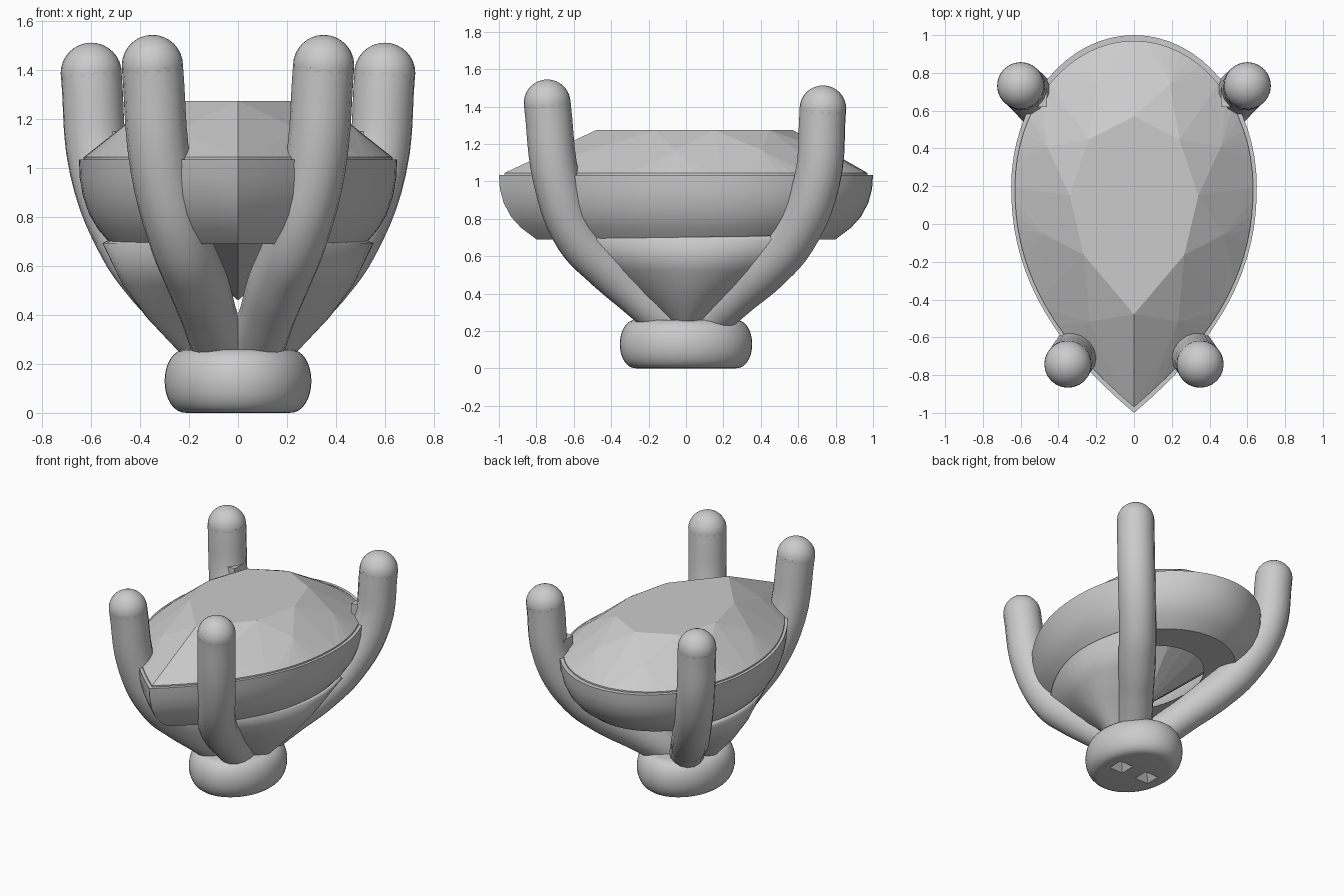
import bpy, bmesh, math
from mathutils import Vector

if "Cube" in bpy.data.objects:
    bpy.data.objects.remove(bpy.data.objects["Cube"])


def make(name, verts, faces, smooth=None, mirror=False):
    me = bpy.data.meshes.new(name)
    me.from_pydata(verts, [], faces)
    bm = bmesh.new()
    bm.from_mesh(me)
    bmesh.ops.recalc_face_normals(bm, faces=bm.faces)
    bm.to_mesh(me)
    bm.free()
    ob = bpy.data.objects.new(name, me)
    bpy.context.collection.objects.link(ob)
    finish(ob, smooth, mirror)
    return ob


def finish(ob, smooth, mirror):
    bpy.ops.object.select_all(action='DESELECT')
    ob.select_set(True)
    bpy.context.view_layer.objects.active = ob
    if smooth:
        bpy.ops.object.shade_smooth_by_angle(angle=math.radians(smooth))
    if mirror:
        ob.modifiers.new("mirror", 'MIRROR').use_clip = False


def loft(rings, closed=False):
    """Faces between rings of equal length; closed also joins last to first."""
    n, k = len(rings[0]), len(rings)
    verts = [p for r in rings for p in r]
    faces = [(a * n + i, a * n + (i + 1) % n, (a + 1) % k * n + (i + 1) % n, (a + 1) % k * n + i)
             for a in range(k if closed else k - 1) for i in range(n)]
    return verts, faces


# Pear outline: 64 points starting at the front tip
def pear():
    half = []
    for i in range(16):
        t = 1 - i / 16
        half.append((0.65 * (1 - t ** 2.2), 0.2 - 1.2 * t))
    for i in range(17):
        a = math.pi / 2 * i / 16
        half.append((0.65 * math.cos(a), 0.2 + 0.8 * math.sin(a)))
    half[-1] = (0, 1.0)
    return half + [(-x, y) for x, y in half[-2:0:-1]]


PEAR = pear()


def ring(s, z):
    return [(x * s, y * s, z) for x, y in PEAR]


# Rim that holds the stone
rim_profile = [(1, 1.035), (0.995, 0.96), (0.975, 0.885), (0.935, 0.81), (0.88, 0.75), (0.80, 0.69),
               (0.55, 0.69), (0.94, 0.99), (0.965, 1.035)]
make("rim", *loft([ring(s, z) for s, z in rim_profile], True), smooth=30)

# Faceted pear stone
centre = Vector((0, 0.1, 0))


def toward(i, s, z):
    p = Vector((*PEAR[i % 64], 0)) * 0.97
    p = centre + (p - centre) * s
    return (p.x, p.y, z)


verts = ring(0.97, 1.045) + ring(0.97, 1.0)
faces = [(i, (i + 1) % 64, 64 + (i + 1) % 64, 64 + i) for i in range(64)]
table = len(verts)
verts += [toward(8 * i, 0.54, 1.275) for i in range(8)]
star = len(verts)
verts += [toward(8 * i + 4, 0.79, 1.165) for i in range(8)]
low = len(verts)
verts += [toward(8 * i + 4, 0.42, 0.675) for i in range(8)]
culet = len(verts)
verts.append((0, 0.1, 0.46))
faces.append(tuple(range(table, table + 8)))
for i in range(8):
    j, h = (i + 1) % 8, (i - 1) % 8
    faces.append((table + i, table + j, star + i))
    faces += [(table + i, star + h, 8 * i), (table + i, 8 * i, star + i)]
    faces += [(culet, low + h, 64 + 8 * i), (culet, 64 + 8 * i, low + i)]
    for k in range(8 * i, 8 * i + 8):
        faces.append((star + i, k, (k + 1) % 64))
        faces.append((low + i, 64 + k, 64 + (k + 1) % 64))
make("stone", verts, faces)

# Prongs: right side paths, mirrored to the left
front = [(0.04, -0.02, 0.16), (0.075, -0.12, 0.27), (0.12, -0.27, 0.4), (0.165, -0.41, 0.53),
         (0.235, -0.575, 0.7), (0.315, -0.69, 1.0), (0.35, -0.742, 1.42)]
back = [(0.03, 0.03, 0.16), (0.10, 0.13, 0.27), (0.215, 0.28, 0.4), (0.33, 0.425, 0.53),
        (0.45, 0.575, 0.7), (0.565, 0.70, 1.0), (0.60, 0.732, 1.388)]


def prong(name, path, r=0.125):
    cu = bpy.data.curves.new(name, 'CURVE')
    cu.dimensions = '3D'
    cu.bevel_depth, cu.bevel_resolution = r, 6
    cu.resolution_u, cu.use_fill_caps = 5, True
    sp = cu.splines.new('BEZIER')
    sp.bezier_points.add(len(path) - 1)
    for bp, co in zip(sp.bezier_points, path):
        bp.co = co
        bp.handle_left_type = bp.handle_right_type = 'AUTO'
        bp.radius = 0.92 if co[2] < 0.5 else 1
    ob = bpy.data.objects.new(name, cu)
    bpy.context.collection.objects.link(ob)
    finish(ob, None, False)
    bpy.ops.object.convert(target='MESH')
    ob = bpy.context.object
    bpy.ops.mesh.primitive_uv_sphere_add(segments=24, ring_count=16, radius=r, location=path[-1])
    ball = bpy.context.object
    ob.select_set(True)
    ball.select_set(True)
    bpy.context.view_layer.objects.active = ob
    bpy.ops.object.join()
    ob.name = name
    finish(ob, 40, True)


prong("front_prongs", front)
prong("back_prongs", back)

# Side walls bulging between front and back prongs
rows, cols = [], 13
for f, b, wide in zip(front[:5], back[:5], (0.12, 0.24, 0.36, 0.45, 0.525)):
    f, b = Vector(f), Vector(b)
    row = []
    for c in range(cols):
        u = c / (cols - 1)
        p = f.lerp(b, u)
        p.x += (wide - (f.x + b.x) / 2) * 4 * u * (1 - u)
        row.append(tuple(p))
    rows.append(row)
verts, faces = loft(rows)
faces = [q for q in faces if q[0] % cols != cols - 1]
wall = make("side_walls", verts, faces, smooth=40, mirror=True)
solid = wall.modifiers.new("thickness", 'SOLIDIFY')
solid.thickness, solid.offset = 0.03, 0

# Small seat ledges beside the back prongs
bpy.ops.mesh.primitive_cube_add(size=1)
ledge = bpy.context.object
ledge.name = "seat_ledges"
for v in ledge.data.vertices:
    v.co = (0.51 + v.co.x * 0.1, 0.67 + v.co.y * 0.1, 1.09 + v.co.z * 0.12)
finish(ledge, None, True)

# Rounded oval base
profile = [(0.21, 0)]
for i in range(1, 16):
    a = -math.pi / 2 + math.pi * i / 16
    profile.append((0.21 + 0.09 * math.cos(a) ** 0.9, 0.13 + 0.13 * math.sin(a)))
profile.append((0.21, 0.26))
N = 48
rings = [[(r * math.cos(2 * math.pi * i / N), (r + 0.054) * math.sin(2 * math.pi * i / N), z)
          for i in range(N)] for r, z in profile]
verts, faces = loft(rings)
faces += [tuple(range(N)), tuple(range(len(verts) - N, len(verts)))]
base = make("base", verts, faces, smooth=50)

# Two small square pits under the base
for side in (-1, 1):
    x = 0.11 * side
    pts = [(x + dx * 0.07, dy * 0.07, -0.02) for dx, dy in ((-1, -1), (1, -1), (1, 1), (-1, 1))]
    pit = make("pit_cutter", pts + [(x, 0, 0.07)],
               [(0, 1, 2, 3), (0, 1, 4), (1, 2, 4), (2, 3, 4), (3, 0, 4)])
    pit.hide_render = True
    pit.hide_set(True)
    cut = base.modifiers.new("pit", 'BOOLEAN')
    cut.operation, cut.object = 'DIFFERENCE', pit
